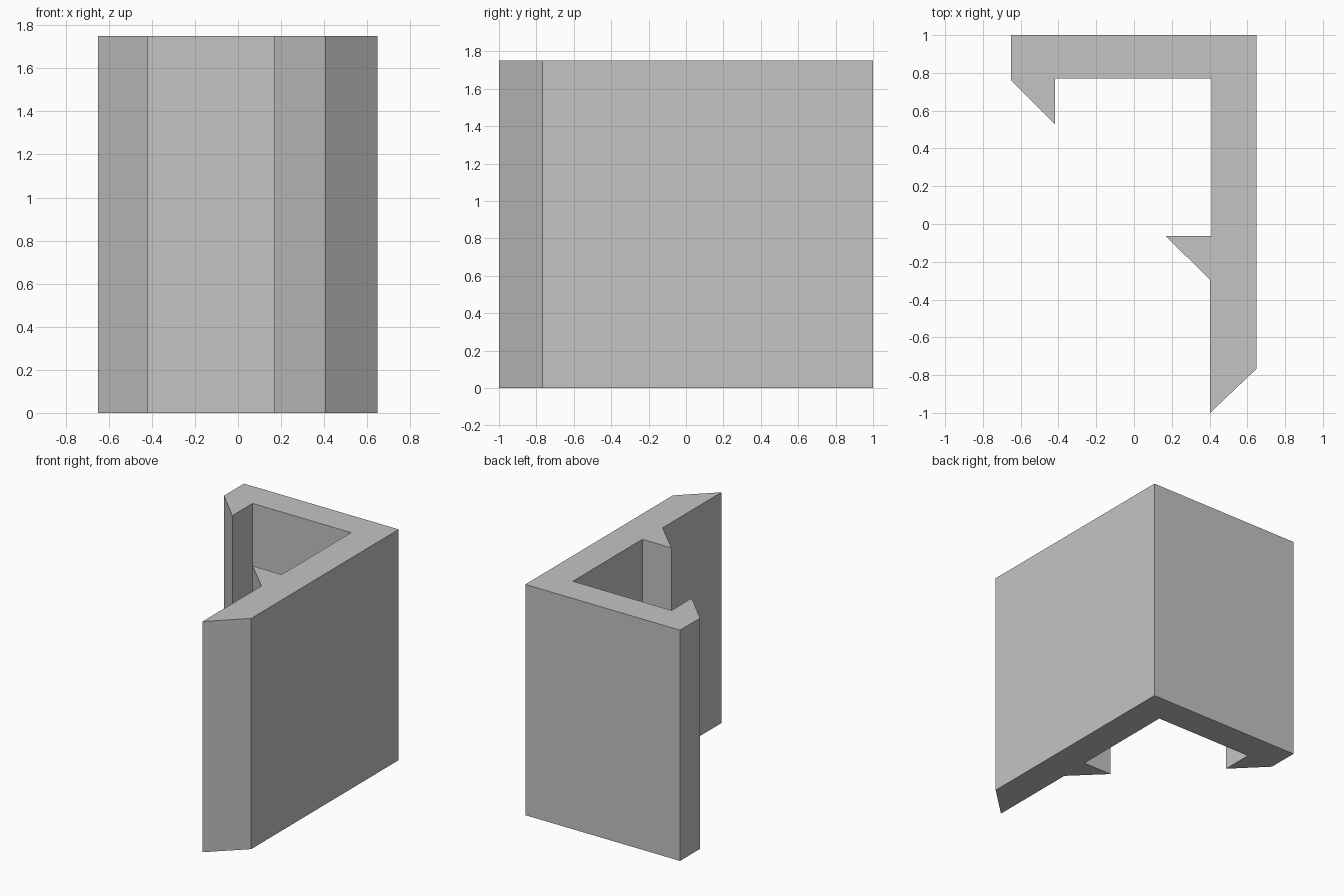
import bpy
import bmesh

HEIGHT = 1.75

cube = bpy.data.objects.get("Cube")
if cube:
    bpy.data.objects.remove(cube, do_unlink=True)

# Plain grey material
grey = bpy.data.materials.new("plain_grey")
grey.use_nodes = True
colour = (0.55, 0.55, 0.55, 1)
grey.diffuse_color = colour
grey.node_tree.nodes["Principled BSDF"].inputs["Base Color"].default_value = colour

# Cross-section: back arm with end barb, side arm with catch and bevelled tip
profile = [
    (-0.65, 1.0), (-0.65, 0.76), (-0.417, 0.527), (-0.417, 0.77),
    (0.41, 0.77), (0.41, -0.063), (0.167, -0.063), (0.403, -0.295),
    (0.403, -1.0), (0.648, -0.767), (0.648, 1.0),
]

# Extrude the cross-section upwards into the clip
bm = bmesh.new()
base = bm.faces.new([bm.verts.new((x, y, 0)) for x, y in profile])
top = bmesh.ops.extrude_face_region(bm, geom=[base], use_keep_orig=True)
top_verts = [g for g in top["geom"] if isinstance(g, bmesh.types.BMVert)]
bmesh.ops.translate(bm, verts=top_verts, vec=(0, 0, HEIGHT))
bmesh.ops.recalc_face_normals(bm, faces=bm.faces)

mesh = bpy.data.meshes.new("corner_clip")
bm.to_mesh(mesh)
bm.free()
mesh.materials.append(grey)
clip = bpy.data.objects.new("corner_clip", mesh)
bpy.context.collection.objects.link(clip)
